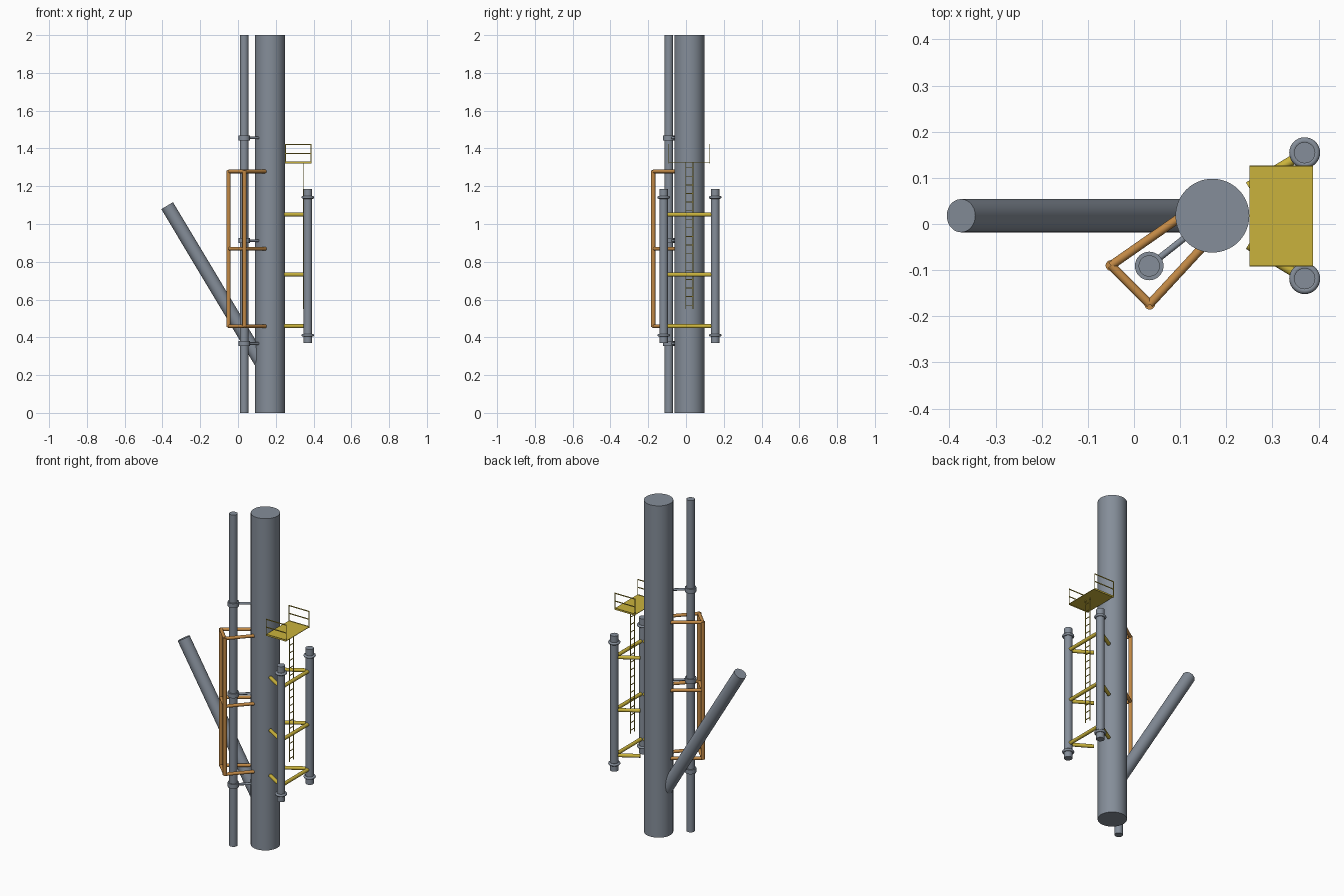
import bpy, math
from mathutils import Vector

if "Cube" in bpy.data.objects:
    bpy.data.objects.remove(bpy.data.objects["Cube"])


def mat(name, col):
    m = bpy.data.materials.new(name)
    m.diffuse_color = (*col, 1)
    m.use_nodes = True
    m.node_tree.nodes["Principled BSDF"].inputs["Base Color"].default_value = m.diffuse_color
    return m


GREY = mat("steel grey", (0.235, 0.27, 0.32))
YELLOW = mat("safety yellow", (0.59, 0.45, 0.045))
ORANGE = mat("guard orange", (0.54, 0.25, 0.06))


def finish(name, m, smooth=True):
    ob = bpy.context.object
    ob.name = name
    ob.data.materials.append(m)
    if smooth:
        bpy.ops.object.shade_smooth_by_angle(angle=math.radians(35))
    return ob


def tube(name, a, b, r, m, n=24):
    a, b = Vector(a), Vector(b)
    d = b - a
    bpy.ops.mesh.primitive_cylinder_add(
        vertices=n, radius=r, depth=d.length, location=(a + b) / 2,
        rotation=d.to_track_quat('Z', 'Y').to_euler())
    return finish(name, m)


def box(name, lo, hi, m):
    lo, hi = Vector(lo), Vector(hi)
    bpy.ops.mesh.primitive_cube_add(size=1, location=(lo + hi) / 2)
    bpy.context.object.scale = hi - lo
    return finish(name, m, False)


LX, LY = 0.17, 0.018

# main leg and diagonal brace
tube("main_leg", (LX, LY, 0), (LX, LY, 2), 0.08, GREY, 64)
tube("diagonal_brace", (-0.375, LY, 1.097), (LX, LY, 0.187), 0.036, GREY, 40)

# riser pipe with clamps and stand-off rods
RX, RY = 0.033, -0.091
tube("riser_pipe", (RX, RY, 0), (RX, RY, 2), 0.023, GREY, 32)
for z in (0.367, 0.912, 1.456):
    tube("riser_clamp", (RX, RY, z - 0.013), (RX, RY, z + 0.013), 0.031, GREY, 32)
    tube("riser_standoff", (RX, RY, z), (0.11, -0.03, z), 0.007, GREY, 16)

# orange guard frame around the riser
A, B = (-0.05, -0.09), (0.034, -0.174)
for x, y in (A, B):
    tube("guard_upright", (x, y, 0.455), (x, y, 1.283), 0.0115, ORANGE)
for z in (0.459, 0.869, 1.278):
    tube("guard_arm_left", (*A, z), (0.105, 0.018, z), 0.0095, ORANGE)
    tube("guard_arm_right", (*B, z), (0.145, -0.054, z), 0.0095, ORANGE)
    if z != 0.869:
        tube("guard_crossbar", (*A, z), (*B, z), 0.0095, ORANGE)
    else:
        tube("guard_middle_bar", (*A, z), (*B, z), 0.0095, ORANGE)

# boat landing: two fender pipes with rings, tied back to the leg
PX, DY = 0.37, 0.1365
for s in (-1, 1):
    y = LY + s * DY
    tube("fender_pipe", (PX, y, 0.37), (PX, y, 1.186), 0.023, GREY, 32)
    for z in (0.411, 1.141):
        bpy.ops.mesh.primitive_torus_add(
            location=(PX, y, z), major_radius=0.026, minor_radius=0.0075,
            major_segments=32, minor_segments=12)
        finish("fender_ring", GREY)
    for z in (0.459, 0.732, 1.05):
        tube("fender_arm", (PX, y, z), (0.248, LY + s * 0.063, z), 0.0105, YELLOW)
for z in (0.459, 0.732, 1.05):
    tube("fender_tie", (PX, LY - DY, z), (PX, LY + DY, z), 0.0105, YELLOW)

# access platform with a rail on each end
X0, X1, Y0, Y1 = 0.25, 0.388, -0.092, 0.127
box("platform_deck", (X0, Y0, 1.325), (X1, Y1, 1.328), YELLOW)
for y in (Y0 + 0.001, Y1 - 0.001):
    for z, h in ((1.326, 0.005), (1.373, 0.003), (1.42, 0.003)):
        box("platform_rail", (X0, y - 0.001, z - h), (X1, y + 0.001, z + h), YELLOW)
    for x in (X0 + 0.002, X1 - 0.002):
        box("rail_post", (x - 0.002, y - 0.001, 1.326), (x + 0.002, y + 0.001, 1.422), YELLOW)

# ladder hanging below the platform
for y in (LY - 0.019, LY + 0.019):
    box("ladder_stile", (0.343, y - 0.002, 0.55), (0.346, y + 0.002, 1.325), YELLOW)
for i in range(17):
    z = 0.57 + i * 0.0455
    box("ladder_rung", (0.343, LY - 0.019, z - 0.002), (0.346, LY + 0.019, z + 0.002), YELLOW)
